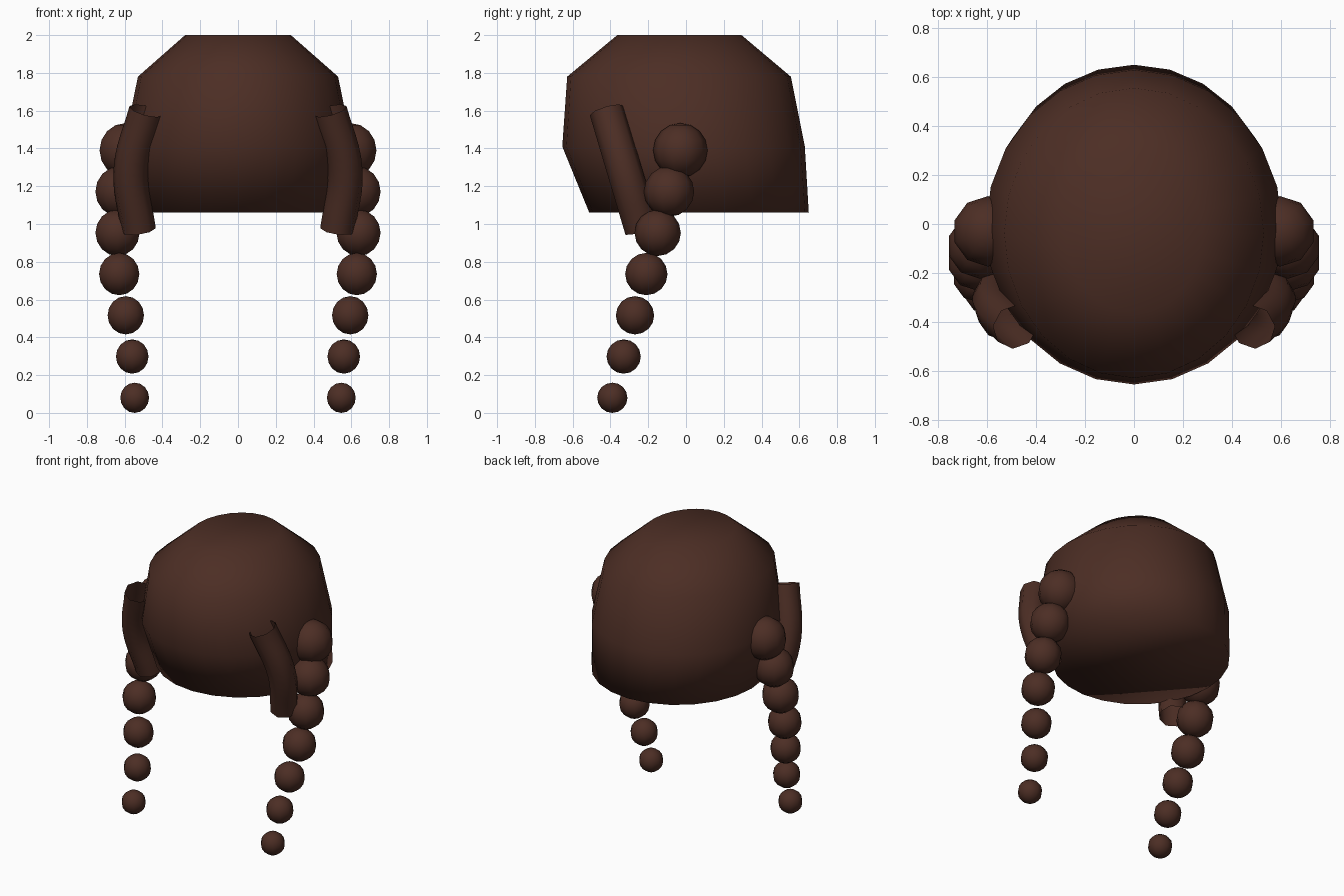
import bpy, bmesh, math

if "Cube" in bpy.data.objects:
    bpy.data.objects.remove(bpy.data.objects["Cube"])

brown = bpy.data.materials.new("dark_brown_hair")
brown.diffuse_color = (0.073, 0.027, 0.018, 1)
brown.use_nodes = True
brown.node_tree.nodes["Principled BSDF"].inputs["Base Color"].default_value = brown.diffuse_color


def mesh_object(name, bm):
    """Turn a bmesh into a smooth brown object."""
    bmesh.ops.recalc_face_normals(bm, faces=bm.faces)
    for f in bm.faces:
        f.smooth = True
    me = bpy.data.meshes.new(name)
    bm.to_mesh(me)
    bm.free()
    me.materials.append(brown)
    ob = bpy.data.objects.new(name, me)
    bpy.context.collection.objects.link(ob)
    return ob


# Hair cap: lofted ellipses (z, half width, centre y, half depth)
rings = [(1.06, 0.565, 0.069, 0.581), (1.41, 0.605, -0.013, 0.642),
         (1.78, 0.53, -0.037, 0.592), (2.0, 0.28, -0.035, 0.329)]
N = 24
bm = bmesh.new()
loops = []
for z, rx, cy, ry in rings:
    loops.append([bm.verts.new((rx * math.cos(2 * math.pi * i / N),
                                cy + ry * math.sin(2 * math.pi * i / N), z))
                  for i in range(N)])
for low, high in zip(loops, loops[1:]):
    for i in range(N):
        j = (i + 1) % N
        bm.faces.new((low[i], low[j], high[j], high[i]))
bm.faces.new(loops[0])
bm.faces.new(loops[-1])
mesh_object("hair_cap", bm)

# Braids: seven shrinking beads on each side
bead_x = [0.596, 0.628, 0.638, 0.629, 0.594, 0.56, 0.547]
for side, sx in (("right", 1), ("left", -1)):
    for k, x in enumerate(bead_x):
        t = k / 6
        bm = bmesh.new()
        bmesh.ops.create_uvsphere(bm, u_segments=10, v_segments=8,
                                  radius=0.144 - 0.064 * t)
        ob = mesh_object(f"{side}_braid_bead_{k + 1}", bm)
        ob.location = (sx * x, -0.03 - 0.36 * t, 1.39 - 1.31 * t)

    # Face-framing lock: a bent open tube
    cu = bpy.data.curves.new(f"{side}_front_lock", "CURVE")
    cu.dimensions = "3D"
    cu.bevel_depth = 0.093
    cu.bevel_resolution = 2
    cu.resolution_u = 6
    sp = cu.splines.new("BEZIER")
    path = [(0.485, -0.42, 1.60), (0.567, -0.325, 1.28), (0.527, -0.232, 0.97)]
    sp.bezier_points.add(len(path) - 1)
    for p, (x, y, z) in zip(sp.bezier_points, path):
        p.co = (sx * x, y, z)
        p.handle_left_type = p.handle_right_type = "AUTO"
    cu.materials.append(brown)
    lock = bpy.data.objects.new(f"{side}_front_lock", cu)
    bpy.context.collection.objects.link(lock)
